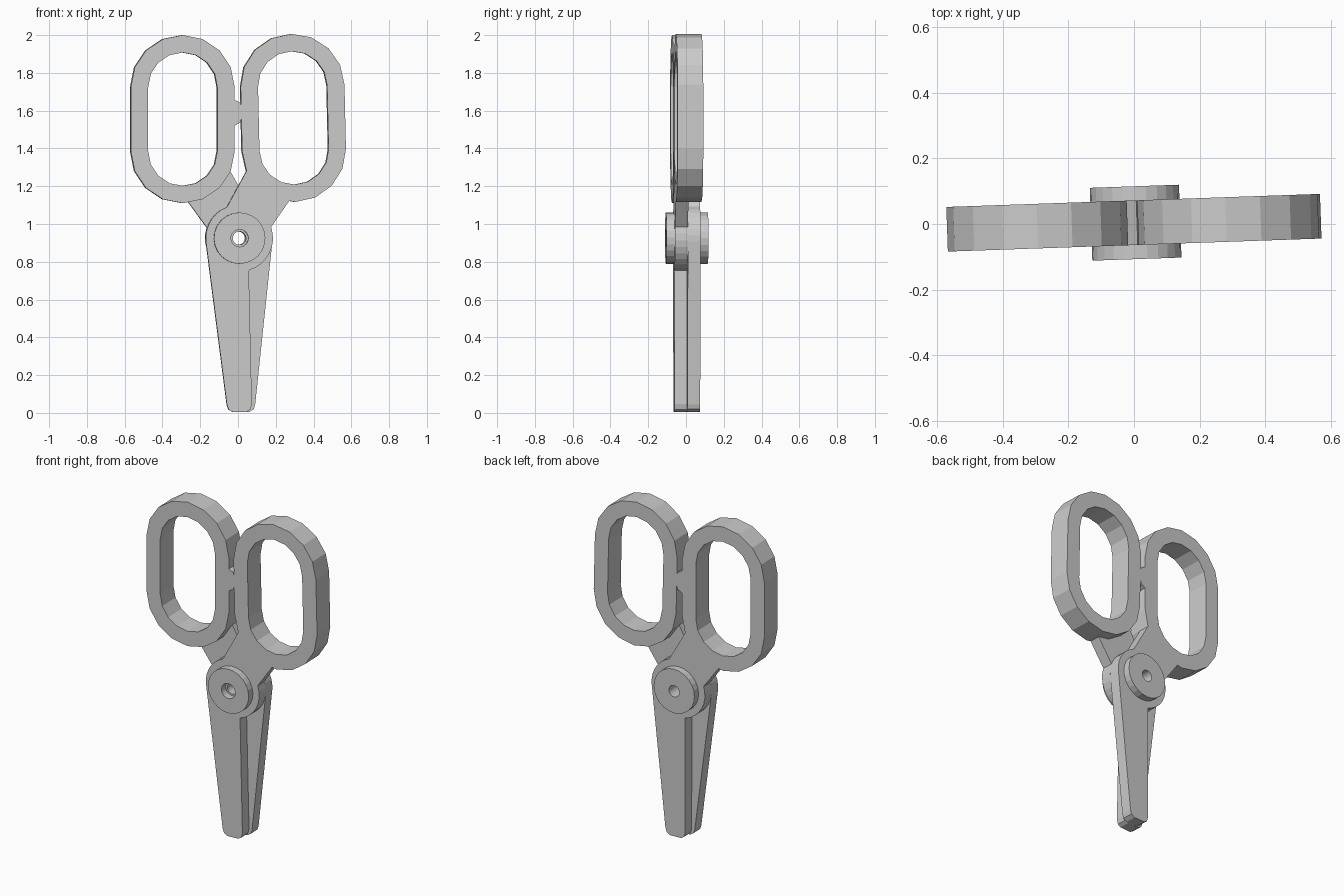
import bpy
from math import cos, sin, radians
from mathutils import Matrix, Vector

if "Cube" in bpy.data.objects:
    bpy.data.objects.remove(bpy.data.objects["Cube"], do_unlink=True)

HALF = 0.068                      # thickness of one plate
HUB_R, DISC_R, HOLE_R = 0.178, 0.136, 0.035
GRIP_X, GRIP_LOW, GRIP_HIGH, GRIP_R, GRIP_W = 0.30, 0.46, 0.80, 0.275, 0.092

# Coordinates are measured from the pivot; the whole tool is turned slightly
PIVOT = Matrix.Translation((0.005, 0.004, 0.925)) @ Matrix.Rotation(radians(2), 4, 'Z')
FRONT = PIVOT @ Matrix.Rotation(radians(-1.3), 4, 'Y')
BACK = PIVOT @ Matrix.Rotation(radians(180), 4, 'Z')


def arc(cx, cz, r, a0, a1, n):
    """Points along an arc, angles in degrees."""
    angles = [radians(a0 + (a1 - a0) * i / n) for i in range(n + 1)]
    return [Vector((cx + r * cos(a), cz + r * sin(a))) for a in angles]


def circle(r, n=24):
    return arc(0, 0, r, 0, 360, n)[:-1]


def stadium(r):
    return (arc(GRIP_X, GRIP_HIGH, r, 0, 180, 8)
            + arc(GRIP_X, GRIP_LOW, r, 180, 360, 8))


def plate(name, loops, y0, y1, place):
    """Extrude an outline with holes from y0 to y1."""
    curve = bpy.data.curves.new(name + "_outline", 'CURVE')
    curve.dimensions = '2D'
    curve.fill_mode = 'BOTH'
    curve.extrude = (y1 - y0) / 2
    for loop in loops:
        spline = curve.splines.new('POLY')
        spline.points.add(len(loop) - 1)
        for point, p in zip(spline.points, loop):
            point.co = (p[0], p[1], 0, 1)
        spline.use_cyclic_u = True
        spline.use_smooth = False
    temp = bpy.data.objects.new(name + "_outline", curve)
    bpy.context.collection.objects.link(temp)
    bpy.context.view_layer.update()
    graph = bpy.context.evaluated_depsgraph_get()
    mesh = bpy.data.meshes.new_from_object(temp.evaluated_get(graph))
    mesh.name = name
    bpy.data.objects.remove(temp, do_unlink=True)
    bpy.data.curves.remove(curve)
    mesh.transform(place @ Matrix.Translation((0, (y0 + y1) / 2, 0))
                   @ Matrix.Rotation(radians(90), 4, 'X'))
    mesh.shade_flat()
    obj = bpy.data.objects.new(name, mesh)
    bpy.context.collection.objects.link(obj)
    return obj


# Blade, hub and arm share one outline; the arm ends on the grip's curve
contact = arc(GRIP_X, GRIP_LOW, GRIP_R, 270, 202.5, 3)
contact[0] = contact[0].lerp(contact[1], 0.3)
blade_outline = (
    arc(0, 0, HUB_R, -75, 18, 8)
    + contact
    + arc(0, 0, HUB_R, 110, 186, 7)
    + [(-0.086, -0.88), (-0.078, -0.905), (-0.055, -0.92),
       (0.018, -0.92), (0.038, -0.908), (0.046, -0.88)]
)

for side, place, bore in (("front", FRONT, 0.046), ("back", BACK, HOLE_R)):
    plate(side + "_blade", [blade_outline, circle(HOLE_R)], -HALF, 0, place)
    plate(side + "_finger_grip", [stadium(GRIP_R), stadium(GRIP_R - GRIP_W)],
          -HALF, HALF, place)
    plate(side + "_pivot_disc", [circle(DISC_R), circle(bore)],
          -0.111, -HALF, place)

# Stop block that keeps the grips apart
stop = [(0.026, 0.595), (0.026, 0.732), (-0.004, 0.718), (-0.01, 0.70),
        (-0.01, 0.63), (-0.004, 0.612)]
plate("grip_stop", [stop], -HALF, HALF, BACK)
